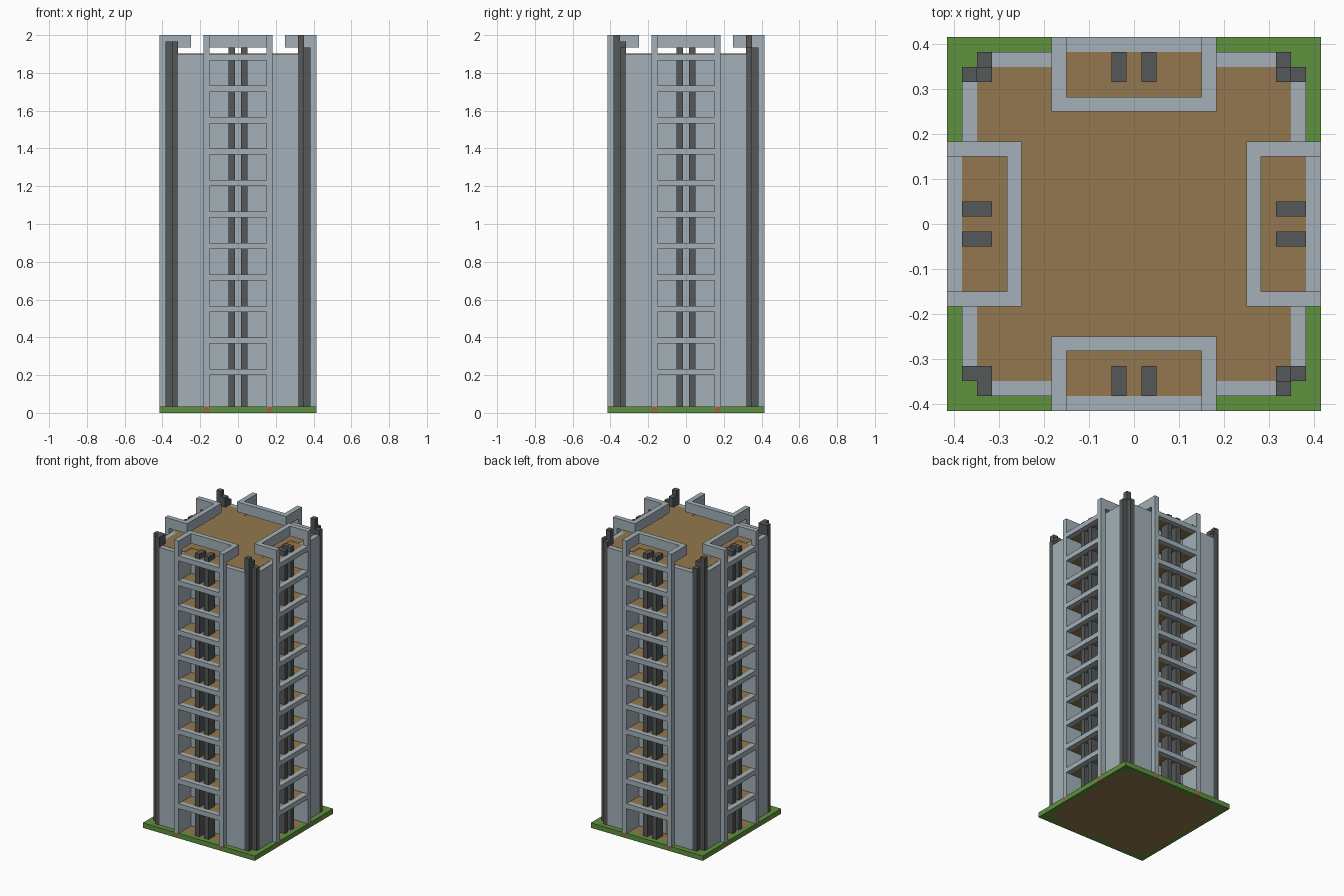
import bpy, bmesh
from math import pi
from mathutils import Matrix

cube = bpy.data.objects.get("Cube")
if cube:
    bpy.data.objects.remove(cube)

U = 1 / 30  # grid unit


def material(name, srgb):
    lin = [((c / 255 + 0.055) / 1.055) ** 2.4 for c in srgb]
    m = bpy.data.materials.new(name)
    m.use_nodes = True
    m.diffuse_color = (*lin, 1)
    m.node_tree.nodes["Principled BSDF"].inputs["Base Color"].default_value = (*lin, 1)
    return m


concrete = material("pale concrete", (163, 176, 183))
charcoal = material("charcoal", (84, 88, 89))
grass = material("grass green", (96, 145, 62))
earth = material("earth brown", (147, 119, 78))
clay = material("clay brown", (150, 104, 72))


def prism(bm, outline, z0, z1):
    """Extrude a plan outline between two heights."""
    face = bm.faces.new([bm.verts.new((x, y, z0)) for x, y in outline])
    top = bmesh.ops.extrude_face_region(bm, geom=[face])["geom"]
    bmesh.ops.translate(bm, vec=(0, 0, z1 - z0),
                        verts=[v for v in top if isinstance(v, bmesh.types.BMVert)])


def box(bm, x0, x1, y0, y1, z0, z1):
    prism(bm, [(x0, y0), (x1, y0), (x1, y1), (x0, y1)], z0, z1)


def finish(name, bm, mat, sides=1):
    """Repeat the mesh around the tower and make it an object."""
    first = bm.verts[:] + bm.edges[:] + bm.faces[:]
    for i in range(1, sides):
        copy = bmesh.ops.duplicate(bm, geom=first)["geom"]
        bmesh.ops.rotate(bm, matrix=Matrix.Rotation(i * pi / 2, 3, "Z"),
                         verts=[v for v in copy if isinstance(v, bmesh.types.BMVert)])
    bmesh.ops.scale(bm, vec=(U, U, U), verts=bm.verts)
    bmesh.ops.recalc_face_normals(bm, faces=bm.faces)
    mesh = bpy.data.meshes.new(name)
    bm.to_mesh(mesh)
    bm.free()
    mesh.materials.append(mat)
    obj = bpy.data.objects.new(name, mesh)
    bpy.context.collection.objects.link(obj)
    return obj


def around(points):
    """Continue a quarter outline through all four quarters."""
    result = []
    for _ in range(4):
        result += points
        points = [(-y, x) for x, y in points]
    return result


# Ground: grass border with corner cells, earth inside, clay pillar footings
bm = bmesh.new()
box(bm, -4.5, 4.5, -12.5, -11.5, 0, 1)
box(bm, 5.5, 12.5, -12.5, -11.5, 0, 1)
box(bm, -11.5, -5.5, -12.5, -11.5, 0, 1)
box(bm, 10.5, 11.5, -11.5, -10.5, 0, 1)
finish("grass_border", bm, grass, 4)

bm = bmesh.new()
prism(bm, around([(-10.5, -11.5), (10.5, -11.5), (10.5, -10.5)]), 0, 1)
finish("earth_base", bm, earth)

bm = bmesh.new()
for x in (-5, 5):
    box(bm, x - 0.5, x + 0.5, -12.5, -11.5, 0, 1)
finish("pillar_footings", bm, clay, 4)

# Tower body: walls, recessed bays and the pillars beside them
bm = bmesh.new()
prism(bm, around([(-4.5, -8.5), (4.5, -8.5), (4.5, -12.5), (5.5, -12.5),
                  (5.5, -11.5), (9.5, -11.5), (9.5, -9.5), (11.5, -9.5),
                  (11.5, -5.5), (12.5, -5.5), (12.5, -4.5)][:7]
                 + [(11.5, -9.5), (11.5, -5.5), (12.5, -5.5), (12.5, -4.5)]), 1, 57)
finish("tower_walls", bm, concrete)

# Roof surface inside the wall rim
bm = bmesh.new()
prism(bm, around([(-4.5, -8.5), (4.5, -8.5), (4.5, -10.5), (10.5, -10.5),
                  (10.5, -4.5)]), 57, 57.05)
finish("roof_surface", bm, earth)

# Balcony slabs and front rails on every storey
slabs, rails = bmesh.new(), bmesh.new()
for z in range(6, 57, 5):
    box(slabs, -4.5, 4.5, -11.5, -8.5, z, z + 1)
    box(rails, -4.5, 4.5, -12.5, -11.5, z, z + 1)
finish("balcony_slabs", slabs, earth, 4)
finish("balcony_rails", rails, concrete, 4)

# Paired service shafts in each bay
bm = bmesh.new()
for x in (-1, 1):
    box(bm, x - 0.5, x + 0.5, -11.5, -9.5, 1, 58)
finish("service_shafts", bm, charcoal, 4)

# Roof parapets raised on the pillar tops
bm = bmesh.new()
prism(bm, [(-5.5, -12.5), (-4.5, -12.5), (-4.5, -8.5), (4.5, -8.5),
           (4.5, -12.5), (5.5, -12.5), (5.5, -7.5), (-5.5, -7.5)], 58, 60)
finish("roof_parapets", bm, concrete, 4)

bm = bmesh.new()
for x in (-5, 5):
    box(bm, x - 0.5, x + 0.5, -12.5, -11.5, 57, 58)
finish("pillar_tops", bm, concrete, 4)

# Corner posts of uneven height
bm = bmesh.new()
for sx in (-1, 1):
    for sy in (-1, 1):
        tall = sx != sy
        front_h = 60 if (sx > 0 and tall) else 59 if sx < 0 and sy < 0 else 58
        side_h = 60 if (sx < 0 and tall) else 59 if sx < 0 and sy < 0 else 58
        inner_h = 60 if sx > 0 and sy > 0 else 59
        for x, y, h in ((10, 11, front_h), (11, 10, side_h), (10, 10, inner_h)):
            box(bm, sx * x - 0.5, sx * x + 0.5, sy * y - 0.5, sy * y + 0.5, 1, h)
finish("corner_posts", bm, charcoal)

# Entrance door at the back of the rear bay
bm = bmesh.new()
box(bm, -4.4, -1.5, 8.5, 8.7, 1, 4)
finish("rear_door", bm, clay)
